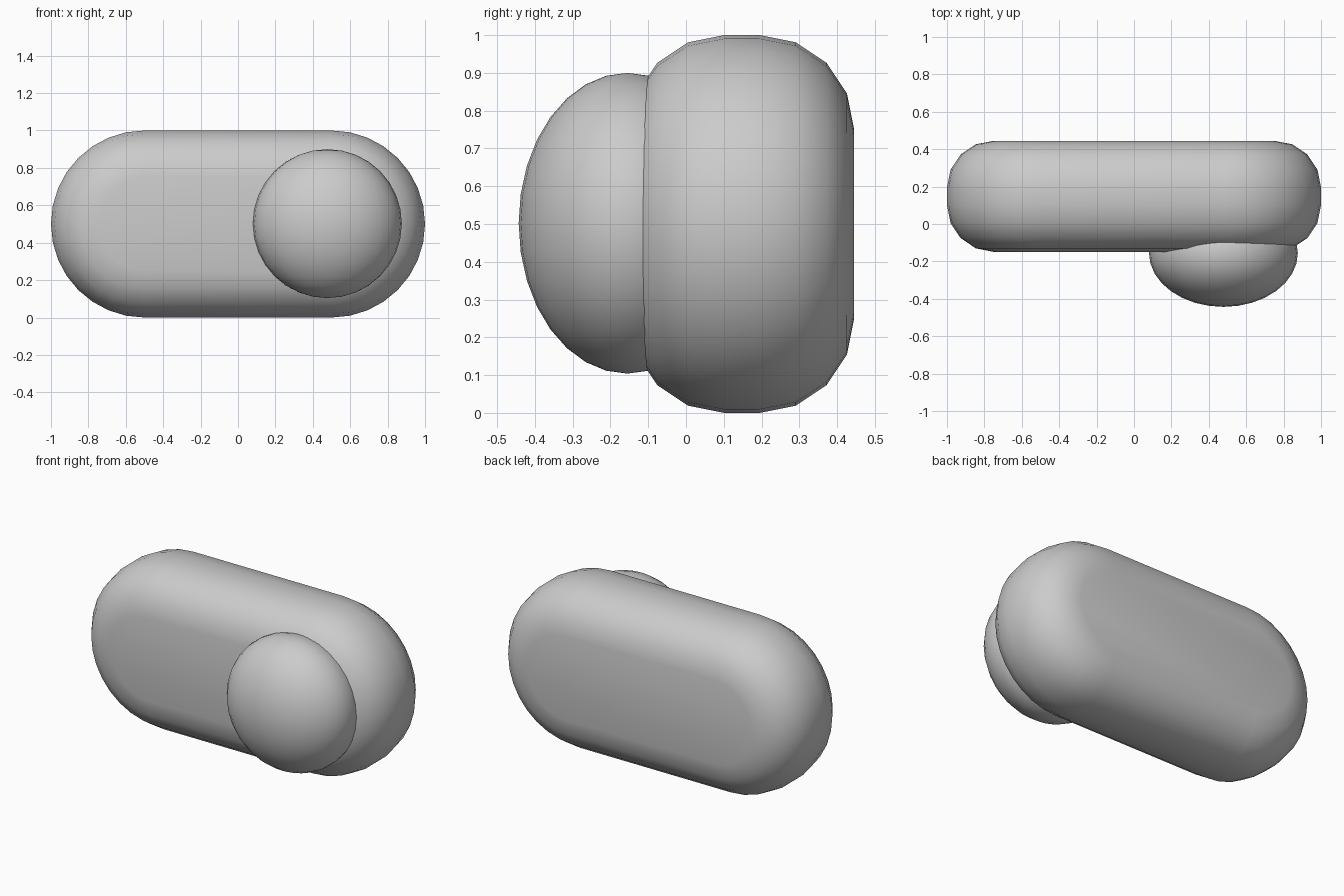
import bpy, bmesh
from math import sin, cos, pi

if "Cube" in bpy.data.objects:
    bpy.data.objects.remove(bpy.data.objects["Cube"])

FRONT, BACK = -0.149, 0.445      # y extents of the body
R, HALF, MID = 0.5, 0.5, 0.5     # end radius, half straight length, centre height
BEVEL, STEPS, ARC = 0.25, 4, 16


def stadium(bm, y, r):
    """One pill-shaped ring of vertices at depth y."""
    ring = []
    for side in (1, -1):
        for i in range(ARC + 1):
            a = -pi / 2 + pi * i / ARC
            ring.append(bm.verts.new((side * (HALF + r * cos(a)), y,
                                      MID + side * r * sin(a))))
    return ring


def smooth(obj):
    bpy.ops.object.select_all(action='DESELECT')
    obj.select_set(True)
    bpy.context.view_layer.objects.active = obj
    bpy.ops.object.shade_smooth_by_angle(angle=0.7)


# Switch body: pill outline with rounded front and back edges
quarter = [(BEVEL * (1 - cos(pi / 2 * i / STEPS)),
            R - BEVEL + BEVEL * sin(pi / 2 * i / STEPS)) for i in range(STEPS + 1)]
profile = [(FRONT + d, r) for d, r in quarter]
profile += [(BACK - d, r) for d, r in reversed(quarter)]

bm = bmesh.new()
rings = [stadium(bm, y, r) for y, r in profile]
for a, b in zip(rings, rings[1:]):
    n = len(a)
    for i in range(n):
        j = (i + 1) % n
        bm.faces.new((a[i], a[j], b[j], b[i]))
bm.faces.new(rings[0])
bm.faces.new(rings[-1])
bmesh.ops.recalc_face_normals(bm, faces=bm.faces)
mesh = bpy.data.meshes.new("switch_body")
bm.to_mesh(mesh)
bm.free()
body = bpy.data.objects.new("switch_body", mesh)
bpy.context.collection.objects.link(body)
smooth(body)

# Knob: flattened sphere sunk into the right half of the front
bpy.ops.mesh.primitive_uv_sphere_add(segments=32, ring_count=16, radius=1,
                                     location=(0.478, -0.155, 0.502))
knob = bpy.context.object
knob.name = "knob"
knob.scale = (0.398, 0.288, 0.398)
bpy.ops.object.transform_apply(location=False, rotation=False, scale=True)
smooth(knob)
